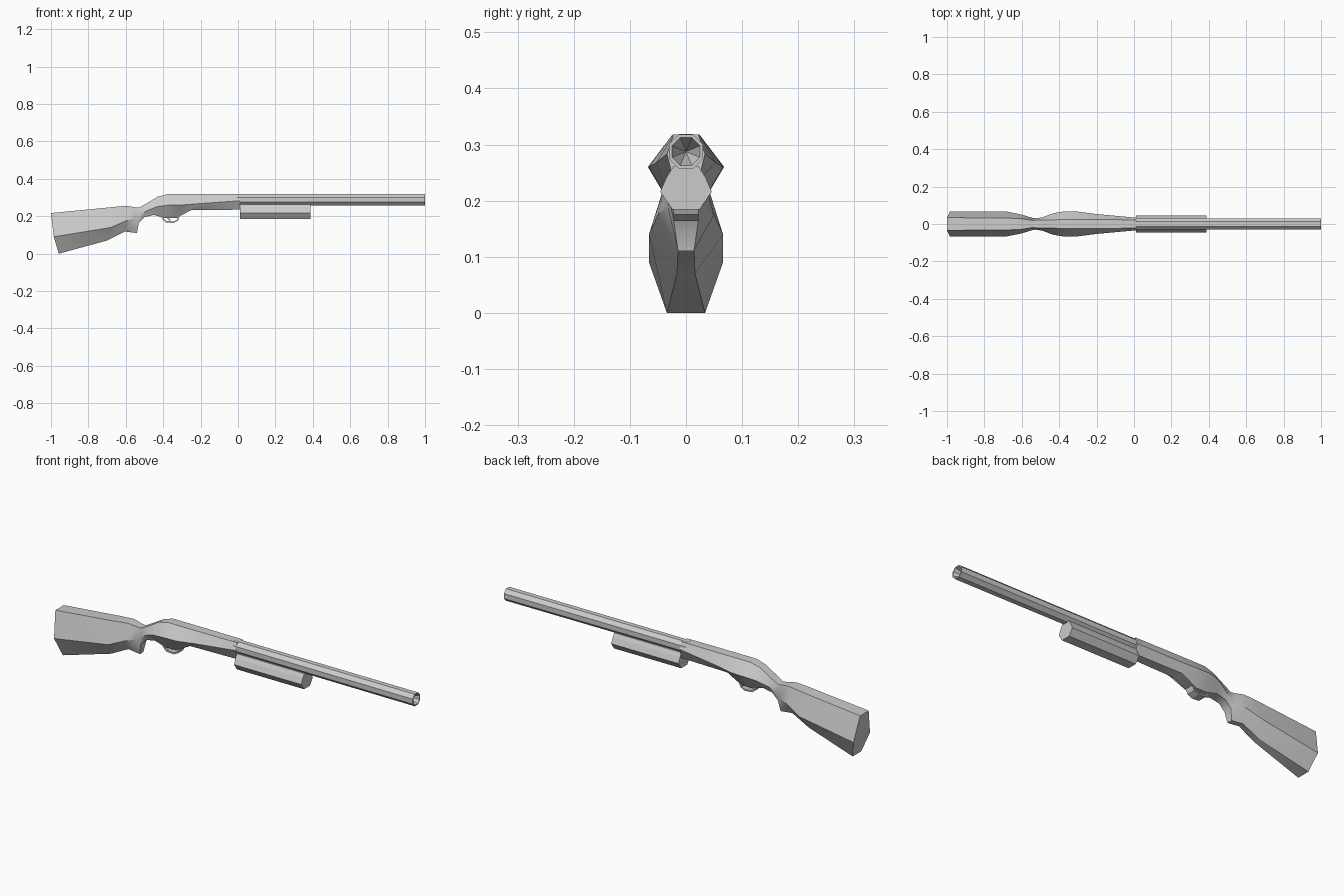
import bpy, bmesh, math

if "Cube" in bpy.data.objects:
    bpy.data.objects.remove(bpy.data.objects["Cube"])


def finish(name, bm, smooth=None):
    bmesh.ops.recalc_face_normals(bm, faces=bm.faces[:])
    me = bpy.data.meshes.new(name)
    bm.to_mesh(me)
    bm.free()
    ob = bpy.data.objects.new(name, me)
    bpy.context.collection.objects.link(ob)
    if smooth:
        bpy.ops.object.select_all(action='DESELECT')
        ob.select_set(True)
        bpy.context.view_layer.objects.active = ob
        bpy.ops.object.shade_smooth_by_angle(angle=math.radians(smooth))
    return ob


def loft(name, rings, caps=(True, True), closed=False, smooth=None):
    bm = bmesh.new()
    vs = [[bm.verts.new(p) for p in r] for r in rings]
    pairs = list(zip(vs, vs[1:])) + ([(vs[-1], vs[0])] if closed else [])
    n = len(vs[0])
    for a, b in pairs:
        for i in range(n):
            j = (i + 1) % n
            bm.faces.new((a[i], a[j], b[j], b[i]))
    if caps[0]:
        bm.faces.new(vs[0])
    if caps[1]:
        bm.faces.new(vs[-1])
    return finish(name, bm, smooth)


def hexagon(top, mid, low):
    (xt, zt, wt), (xm, zm, wm), (xb, zb, wb) = top, mid, low
    return [(xt, -wt, zt), (xt, wt, zt), (xm, wm, zm),
            (xb, wb, zb), (xb, -wb, zb), (xm, -wm, zm)]


# Stock, grip and receiver: hexagonal stations as (x, z, half width) at top, middle, bottom
stations = [
    ((-1, .217, .034), (-.985, .09, .066), (-.958, 0, .034)),
    ((-.68, .248, .032), (-.68, .14, .066), (-.70, .07, .016)),
    ((-.60, .256, .028), (-.60, .175, .050), (-.605, .118, .014)),
    ((-.55, .248, .020), (-.545, .19, .033), (-.54, .11, .014)),
    ((-.53, .246, .020), (-.525, .205, .030), (-.53, .165, .022)),
    ((-.49, .268, .022), (-.49, .228, .036), (-.50, .195, .022)),
    ((-.43, .304, .022), (-.43, .252, .058), (-.45, .207, .024)),
    ((-.38, .318, .024), (-.37, .260, .068), (-.39, .19, .026)),
    ((-.30, .318, .024), (-.30, .260, .066), (-.33, .19, .026)),
    ((-.20, .318, .024), (-.20, .268, .053), (-.25, .233, .026)),
    ((.01, .318, .022), (.01, .283, .034), (.01, .235, .022)),
]
loft("stock_and_receiver", [hexagon(*s) for s in stations], smooth=35)


# Barrel: octagonal tube with a conical recess at the muzzle
def octagon(x, r, cz):
    return [(x, r * math.cos(math.pi / 8 + k * math.pi / 4),
             cz + r * math.sin(math.pi / 8 + k * math.pi / 4)) for k in range(8)]


loft("barrel", [octagon(-.02, .032, .289), octagon(1, .033, .2875),
                octagon(1, .027, .2875), octagon(.93, .001, .2875)])

# Sliding fore-end under the barrel
fore = [(.022, .262), (.034, .243), (.046, .216), (.024, .184)]
section = fore + [(-y, z) for y, z in reversed(fore)]
loft("fore_end", [[(x, y, z) for y, z in section] for x in (.01, .387)])


# Trigger guard and trigger: flat strips following a path in the xz plane
def strip(name, path, half_width, thick):
    rings = []
    for i, (x, z) in enumerate(path):
        a, b = path[max(i - 1, 0)], path[min(i + 1, len(path) - 1)]
        dx, dz = b[0] - a[0], b[1] - a[1]
        d = math.hypot(dx, dz)
        nx, nz = -dz / d * thick / 2, dx / d * thick / 2
        rings.append([(x + s * nx, y, z + s * nz) for s, y in
                      ((1, -half_width), (1, half_width), (-1, half_width), (-1, -half_width))])
    return loft(name, rings)


strip("trigger_guard", [(-.41, .204), (-.40, .185), (-.385, .171), (-.345, .168),
                        (-.325, .178), (-.315, .20)], .022, .008)
strip("trigger", [(-.375, .20), (-.372, .187), (-.362, .178)], .006, .008)
